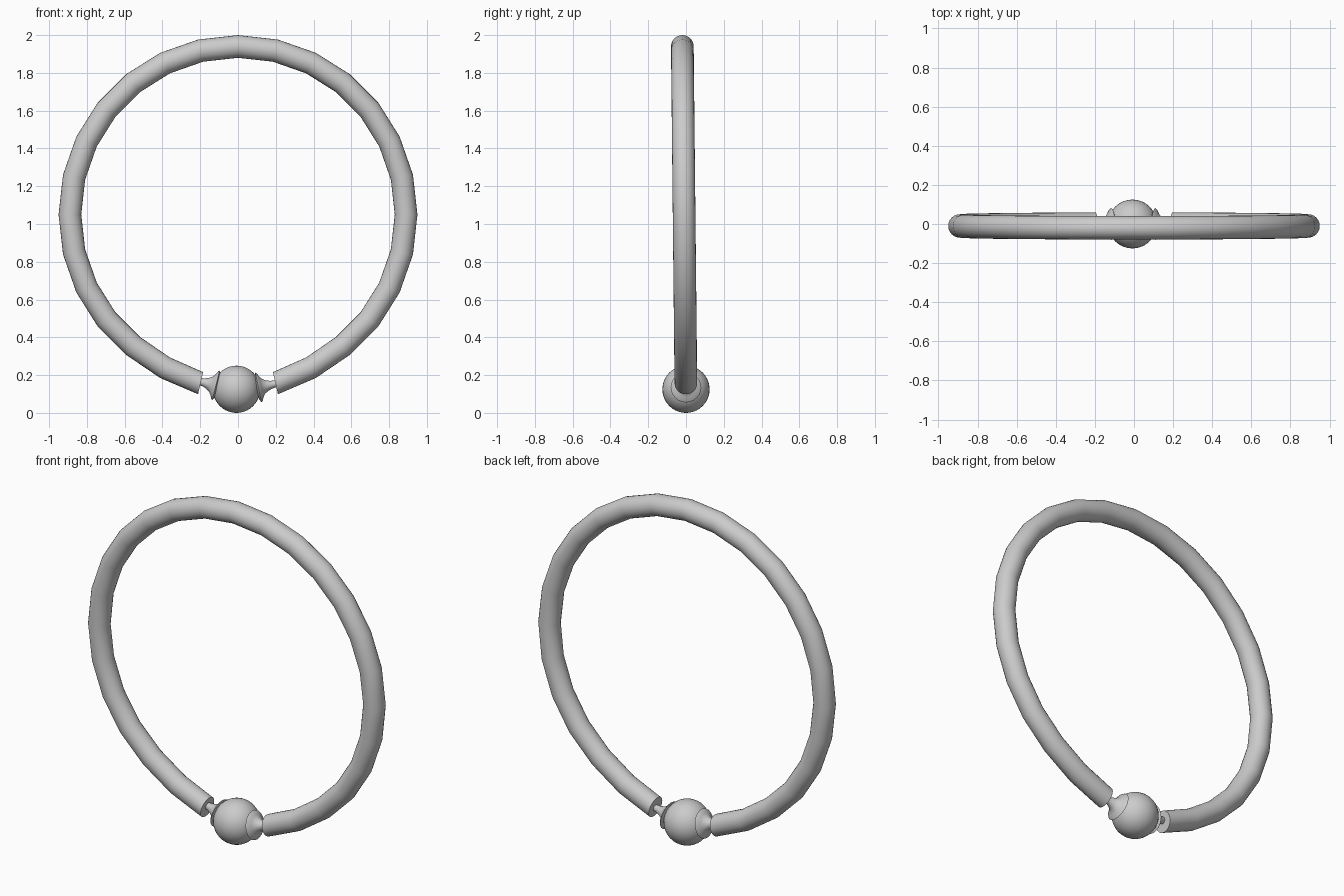
import bpy, bmesh, math
from mathutils import Vector

if "Cube" in bpy.data.objects:
    bpy.data.objects.remove(bpy.data.objects["Cube"])

SIDES = 24


def skin(name, rings, cap=False, angle=40):
    """Bridge successive closed rings of points into a tube."""
    bm = bmesh.new()
    loops = [[bm.verts.new(p) for p in ring] for ring in rings]
    for a, b in zip(loops, loops[1:]):
        for i in range(len(a)):
            j = (i + 1) % len(a)
            bm.faces.new((a[i], a[j], b[j], b[i]))
    if cap:
        bm.faces.new(loops[0])
        bm.faces.new(loops[-1])
    bmesh.ops.recalc_face_normals(bm, faces=bm.faces)
    mesh = bpy.data.meshes.new(name)
    bm.to_mesh(mesh)
    bm.free()
    obj = bpy.data.objects.new(name, mesh)
    bpy.context.collection.objects.link(obj)
    bpy.ops.object.select_all(action='DESELECT')
    obj.select_set(True)
    bpy.context.view_layer.objects.active = obj
    bpy.ops.object.shade_smooth_by_angle(angle=math.radians(angle))
    return obj


def circle(center, u, v, r):
    return [center + (u * math.cos(t) + v * math.sin(t)) * r
            for t in (2 * math.pi * i / SIDES for i in range(SIDES))]


# Open hoop: 26 of 28 segments, leaning slightly forward, ends drooping
rings = []
for k in range(-13, 14):
    a = 2 * math.pi * k / 28
    droop = {13: 0.025, 12: 0.009}.get(abs(k), 0)
    radial = Vector((math.sin(a), 0, math.cos(a)))
    c = radial * 0.89 + Vector((0, 0, 1.05 - droop))
    c.y = 0.001 - 0.0105 * c.z
    rings.append(circle(c, radial, Vector((0, 1, 0)), 0.06))
skin("hoop", rings, cap=True)

# Ball closing the gap
bpy.ops.mesh.primitive_uv_sphere_add(segments=32, ring_count=20, radius=0.125,
                                     location=(-0.008, 0, 0.125))
ball = bpy.context.object
ball.name = "ball"
bpy.ops.object.shade_smooth()

# Flared cups hugging the ball, each narrowing to a pin that enters the hoop end
profile = [(-0.012, 0.06), (-0.002, 0.081), (0.004, 0.076), (0.014, 0.056),
           (0.026, 0.040), (0.044, 0.029), (0.064, 0.022), (0.088, 0.018),
           (0.11, 0.018)]
for side, start, end in (("left", (-0.119, 0, 0.146), (-0.2, 0, 0.166)),
                         ("right", (0.110, 0, 0.135), (0.2, 0, 0.154))):
    start, end = Vector(start), Vector(end)
    axis = (end - start).normalized()
    u = Vector((0, 1, 0))
    v = axis.cross(u)
    skin(side + "_cup_pin", [circle(start + axis * d, u, v, r) for d, r in profile],
         cap=True)
